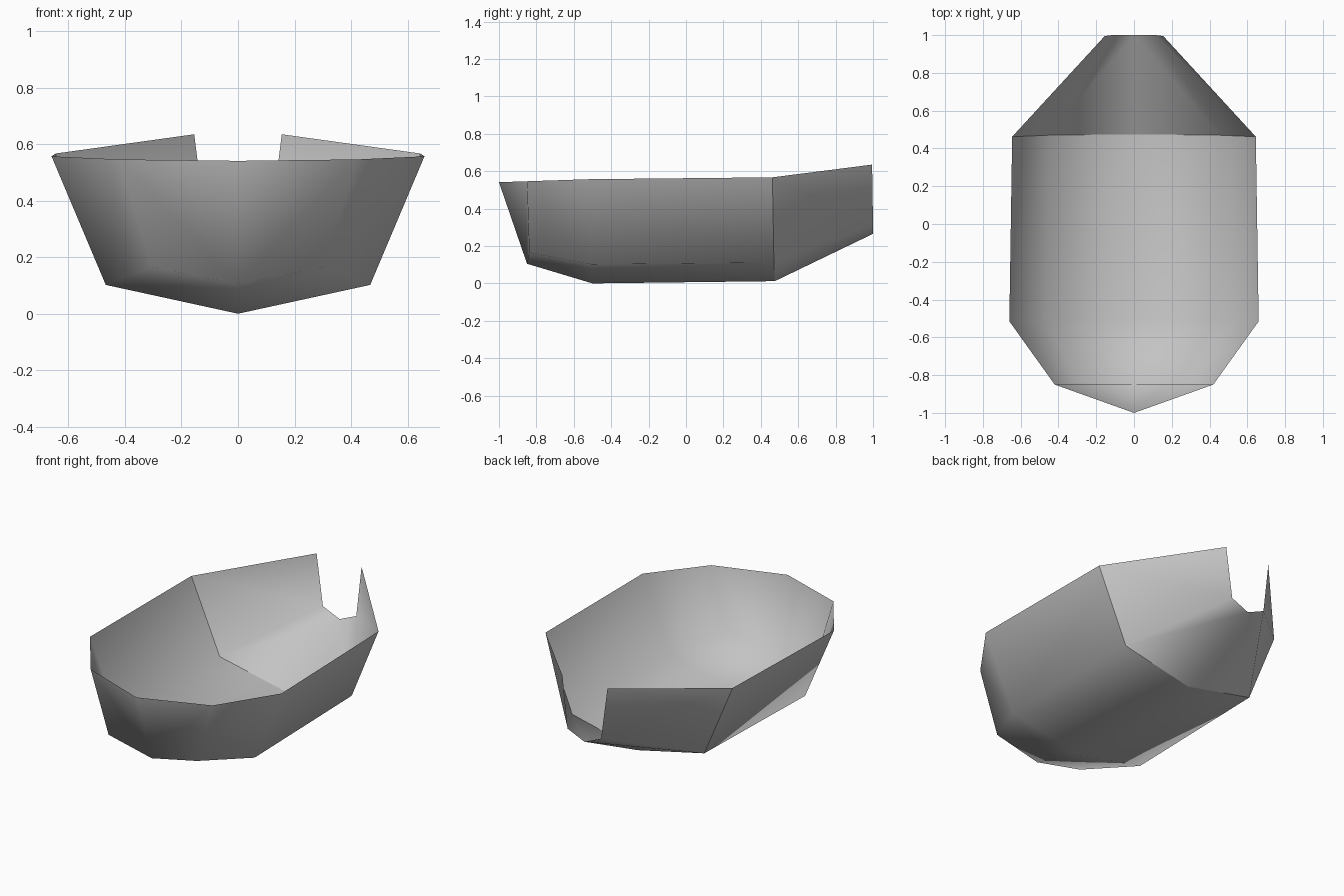
import bpy
import bmesh

cube = bpy.data.objects.get("Cube")
if cube:
    bpy.data.objects.remove(cube, do_unlink=True)

# One plain grey material
grey = bpy.data.materials.new("hull grey")
grey.use_nodes = True
colour = (0.55, 0.55, 0.55, 1)
grey.diffuse_color = colour
grey.node_tree.nodes["Principled BSDF"].inputs["Base Color"].default_value = colour

# Half cross-sections from stern to bow: keel, chine, rim
stations = [
    [(0, 1, 0.265), (0.115, 1, 0.315), (0.155, 0.995, 0.635)],
    [(0, 0.475, 0.012), (0.455, 0.47, 0.112), (0.645, 0.462, 0.567)],
    [(0, -0.5, 0), (0.468, -0.505, 0.102), (0.66, -0.515, 0.557)],
    [(0, -0.85, 0.105), (0.305, -0.838, 0.165), (0.42, -0.85, 0.546)],
]
bow_tip = (0, -1, 0.541)

bm = bmesh.new()
rows = [[bm.verts.new(p) for p in station] for station in stations]

# Bottom and side panels
for back, front in zip(rows, rows[1:]):
    for i in range(len(back) - 1):
        bm.faces.new((back[i], back[i + 1], front[i + 1], front[i]))

# Bow panel
bm.faces.new(rows[-1] + [bm.verts.new(bow_tip)])

for face in bm.faces:
    face.smooth = True

# Hard crease where the hull tapers to the stern opening
for a, b in zip(rows[1], rows[1][1:]):
    bm.edges.get((a, b)).smooth = False

mesh = bpy.data.meshes.new("hull_shell")
bm.to_mesh(mesh)
bm.free()
mesh.materials.append(grey)

hull = bpy.data.objects.new("hull_shell", mesh)
bpy.context.collection.objects.link(hull)

# Other half of the hull
mirror = hull.modifiers.new("mirror halves", 'MIRROR')
mirror.use_axis[0] = True
mirror.use_mirror_merge = True
mirror.merge_threshold = 0.001
